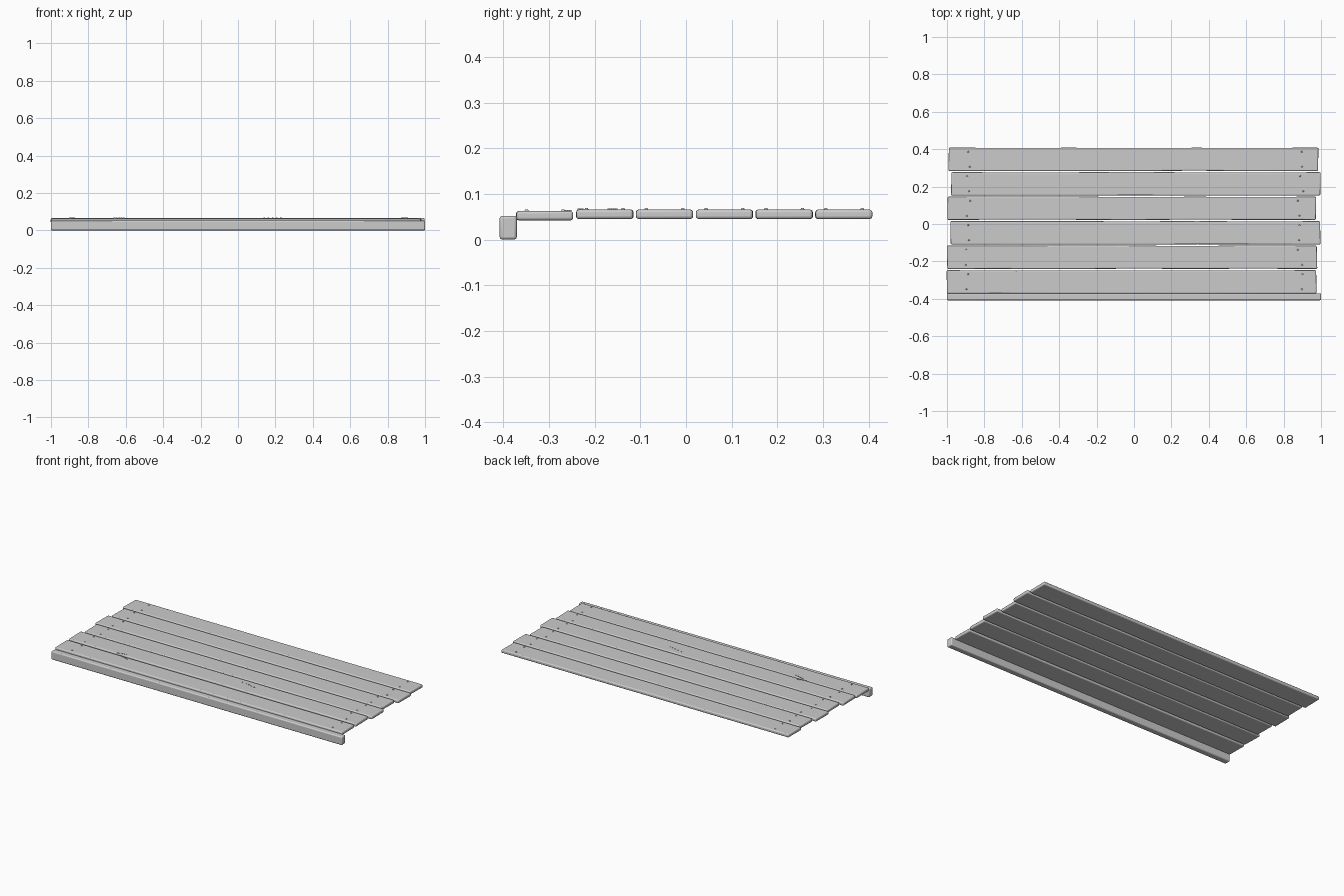
import bpy, bmesh, random
from mathutils import Vector

random.seed(4)
cube = bpy.data.objects.get("Cube")
if cube:
    bpy.data.objects.remove(cube, do_unlink=True)

grey = bpy.data.materials.new("plain grey")
grey.use_nodes = True
colour = (0.6, 0.6, 0.6, 1)
grey.diffuse_color = colour
grey.node_tree.nodes["Principled BSDF"].inputs["Base Color"].default_value = colour


def finish(bm, name):
    mesh = bpy.data.meshes.new(name)
    bm.to_mesh(mesh)
    bm.free()
    obj = bpy.data.objects.new(name, mesh)
    bpy.context.collection.objects.link(obj)
    mesh.materials.append(grey)
    return obj


def board(name, x, y, z, bevel, skew=0, wobble=0):
    """Rounded board between the given limits, with slanted ends and uneven long edges."""
    bm = bmesh.new()
    bmesh.ops.create_cube(bm, size=1)
    for v in bm.verts:
        v.co = Vector(r[0] + (r[1] - r[0]) * (c + 0.5) for r, c in zip((x, y, z), v.co))
    long_edges = [e for e in bm.edges if abs(e.verts[0].co.x - e.verts[1].co.x) > 1]
    bmesh.ops.subdivide_edges(bm, edges=long_edges, cuts=5, use_grid_fill=True)
    shifts = {}
    mid = sum(y) / 2
    for v in bm.verts:
        side = v.co.y > mid
        if x[0] + 0.01 < v.co.x < x[1] - 0.01:
            key = (round(v.co.x, 3), side)
            v.co.y += shifts.setdefault(key, random.uniform(-wobble, wobble))
        elif side:
            v.co.x += skew
    obj = finish(bm, name)
    mod = obj.modifiers.new("rounded edges", "BEVEL")
    mod.width = bevel
    mod.segments = 3
    mod.limit_method = "ANGLE"
    bpy.ops.object.select_all(action="DESELECT")
    obj.select_set(True)
    bpy.context.view_layer.objects.active = obj
    bpy.ops.object.shade_smooth_by_angle()
    return obj


def nail(name, x, y, z):
    bm = bmesh.new()
    bmesh.ops.create_cone(bm, cap_ends=True, segments=10, radius1=0.005,
                          radius2=0.003, depth=0.004)
    bmesh.ops.translate(bm, verts=bm.verts, vec=(x, y, z + 0.001))
    return finish(bm, name)


def splinters(name, start, end, count, z):
    """Row of small raised chips along a crack in the wood."""
    bm = bmesh.new()
    a, b = Vector((*start, z)), Vector((*end, z))
    for i in range(count):
        p = a.lerp(b, i / (count - 1))
        chip = bmesh.ops.create_cube(bm, size=1)["verts"]
        for v in chip:
            v.co = p + v.co * Vector((0.009, 0.004, 0.004))
    return finish(bm, name)


# Deck planks, front to back: right end, left end, end slant
ends = [(-1.0, 0.976, -0.002), (-0.998, 0.98, -0.003), (-0.98, 0.997, -0.002),
        (-0.998, 0.972, 0.002), (-0.978, 0.996, 0.002), (-0.992, 0.984, 0.002)]
for i, (x0, x1, skew) in enumerate(ends):
    y0 = -0.371 + 0.131 * i
    y1 = y0 + 0.124
    z0 = 0.042 if i == 0 else 0.045
    top = z0 + 0.0205
    board(f"deck_plank_{i + 1}", (x0, x1), (y0, y1), (z0, top), 0.006, skew, 0.0015)
    # Nail heads near both ends of the plank
    for side, x in (("right", -0.89), ("left", 0.89)):
        for j, y in enumerate((y0 + 0.022, y1 - 0.022)):
            nail(f"nail_{i + 1}_{side}_{j + 1}", x + random.uniform(-0.015, 0.015), y, top)

# Front support beam
board("front_beam", (-1, 1), (-0.408, -0.3705), (0, 0.052), 0.006)

# Chips in the wood
splinters("chips_front_plank", (-0.63, -0.253), (-0.57, -0.27), 5, 0.0625)
splinters("chips_second_plank", (-0.66, -0.236), (-0.61, -0.226), 5, 0.0655)
splinters("chips_second_plank_middle", (0.14, -0.152), (0.23, -0.17), 5, 0.0655)
